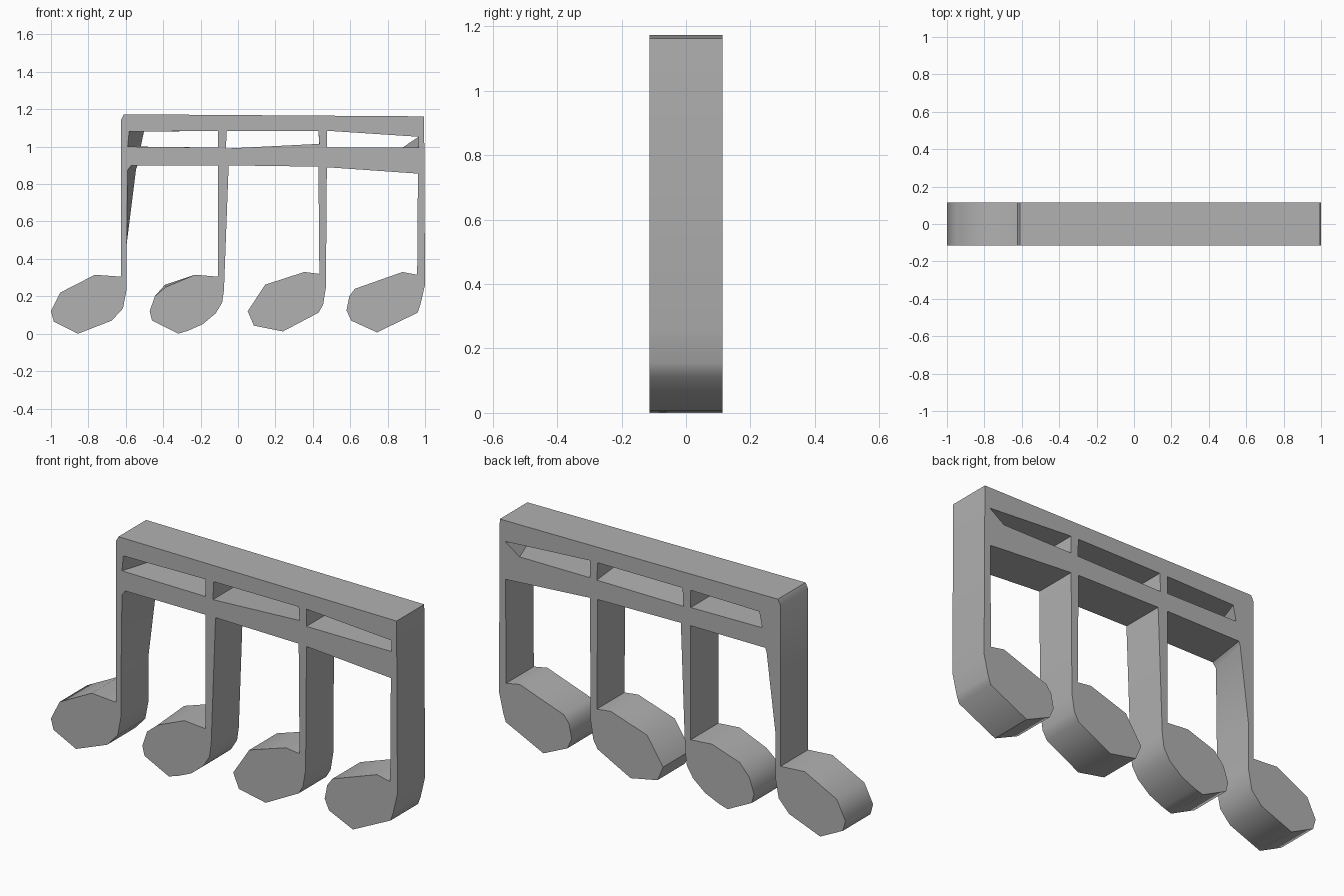
import bpy, bmesh
from math import radians

HALF = 0.114  # half thickness

# Each note: from the stem's left foot, round the head, up to the stem's right top
note_1 = [(-0.625, 0.305), (-0.765, 0.315), (-0.95, 0.22), (-1.0, 0.12), (-0.985, 0.065),
          (-0.855, 0.0), (-0.675, 0.07), (-0.615, 0.135), (-0.595, 0.24),
          (-0.595, 0.48), (-0.59, 0.875), (-0.57, 0.9)]
note_2 = [(-0.107, 0.9), (-0.107, 0.305), (-0.23, 0.315), (-0.385, 0.25), (-0.445, 0.2),
          (-0.472, 0.12), (-0.46, 0.07), (-0.32, 0.0), (-0.27, 0.015), (-0.19, 0.05),
          (-0.12, 0.108), (-0.085, 0.165), (-0.075, 0.235), (-0.05, 0.9)]
note_3 = [(0.43, 0.893), (0.435, 0.32), (0.355, 0.33), (0.145, 0.262), (0.052, 0.12),
          (0.085, 0.043), (0.24, 0.012), (0.43, 0.112), (0.455, 0.155), (0.47, 0.246),
          (0.475, 0.89)]
note_4 = [(0.962, 0.856), (0.958, 0.315), (0.88, 0.33), (0.625, 0.24), (0.595, 0.2),
          (0.58, 0.125), (0.605, 0.07), (0.743, 0.007), (0.96, 0.112), (0.975, 0.155),
          (1.0, 0.262)]
beam_top = [(0.995, 1.162), (-0.61, 1.173), (-0.625, 1.145)]
outline = note_1 + note_2 + note_3 + note_4 + beam_top

# Gaps between the two beams
windows = [[(-0.59, 1.0), (-0.107, 0.995), (-0.107, 1.085), (-0.582, 1.08)],
           [(-0.065, 0.99), (0.435, 1.015), (0.43, 1.085), (-0.06, 1.085)],
           [(0.475, 0.995), (0.965, 0.995), (0.965, 1.053), (0.475, 1.085)]]

# Points that sit elsewhere on the back face (flared stem, skewed gaps)
back_shift = {(-0.59, 0.875): (-0.545, 0.88), (-0.57, 0.9): (-0.537, 0.9),
              (-0.385, 0.25): (-0.39, 0.262), (-0.59, 1.0): (-0.52, 1.0),
              (-0.582, 1.08): (-0.503, 1.08), (0.435, 1.015): (0.435, 0.993),
              (0.965, 0.995): (0.88, 0.995)}

bm = bmesh.new()


def ring(points, y):
    verts = [bm.verts.new((x, y, z)) for x, z in points]
    edges = [bm.edges.new((verts[i - 1], verts[i])) for i in range(len(verts))]
    return verts, edges


# Side walls between matching front and back loops
front_edges, back_edges = [], []
for loop in [outline] + windows:
    fv, fe = ring(loop, -HALF)
    bv, be = ring([back_shift.get(p, p) for p in loop], HALF)
    front_edges += fe
    back_edges += be
    for i in range(len(fv)):
        bm.faces.new((fv[i - 1], fv[i], bv[i], bv[i - 1]))

# Front and back faces, leaving the windows open
for edges, ny in ((front_edges, -1), (back_edges, 1)):
    bmesh.ops.triangle_fill(bm, edges=edges, use_beauty=True, normal=(0, ny, 0))
bmesh.ops.recalc_face_normals(bm, faces=bm.faces[:])

mesh = bpy.data.meshes.new("beamed_notes")
bm.to_mesh(mesh)
bm.free()
notes = bpy.data.objects.new("beamed_notes", mesh)
bpy.context.collection.objects.link(notes)

# Dark grey finish
grey = bpy.data.materials.new("dark_grey")
grey.diffuse_color = (0.44, 0.44, 0.44, 1.0)
mesh.materials.append(grey)

# Rounded heads shade smooth, front and back stay crisp
bpy.context.view_layer.objects.active = notes
notes.select_set(True)
bpy.ops.object.shade_smooth_by_angle(angle=radians(50))
